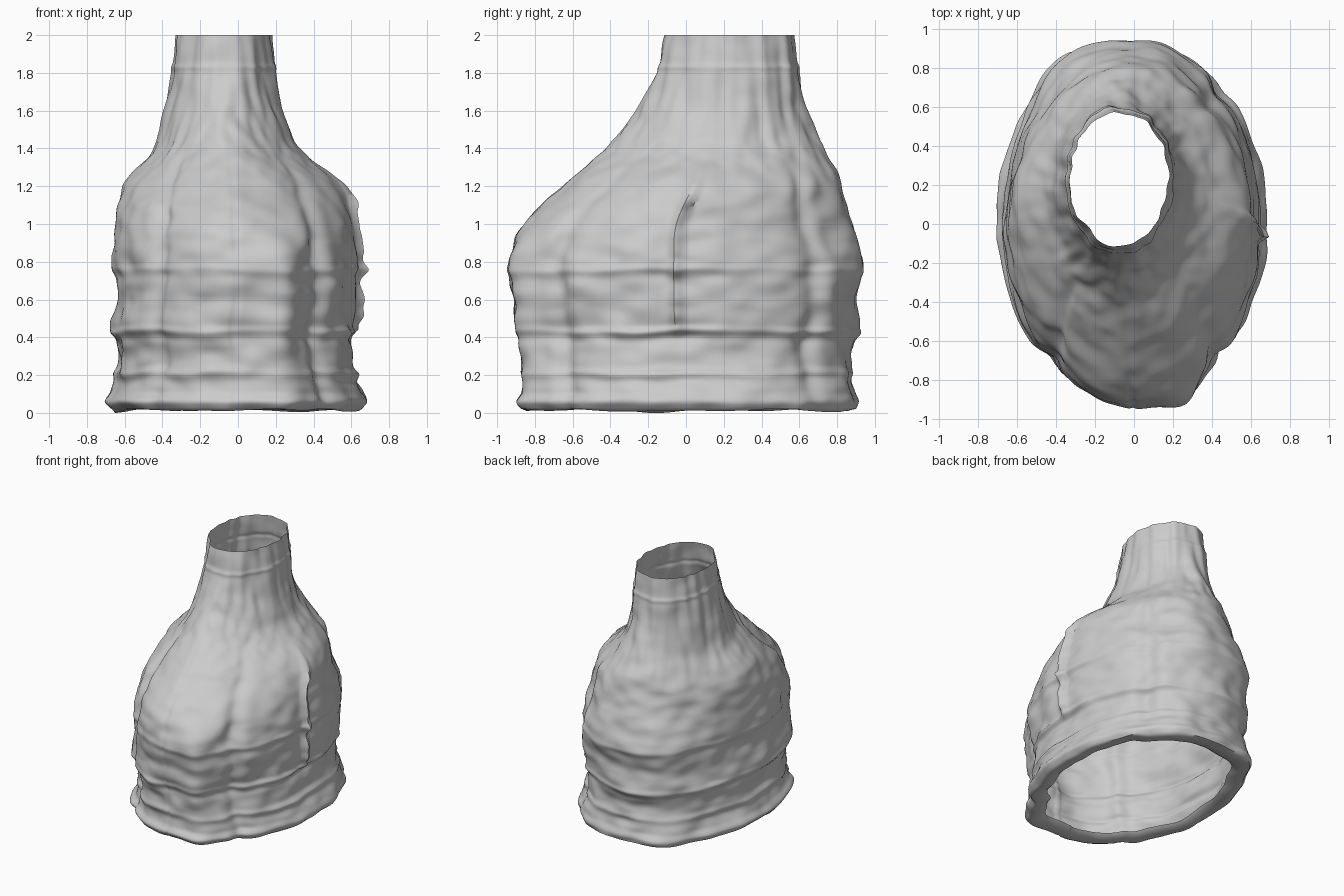
import bpy, bmesh, math
from mathutils import Vector, noise

if "Cube" in bpy.data.objects:
    bpy.data.objects.remove(bpy.data.objects["Cube"])

SEGS, RINGS = 200, 190

# height, left, right, front, back extents, squareness exponent of the section
PROFILE = [
    (0.02, -0.67, 0.65, -0.87, 0.90, 2.10),
    (0.06, -0.70, 0.68, -0.90, 0.91, 2.10),
    (0.11, -0.67, 0.66, -0.87, 0.89, 2.10),
    (0.20, -0.64, 0.63, -0.87, 0.88, 2.10),
    (0.30, -0.63, 0.61, -0.87, 0.87, 2.10),
    (0.44, -0.66, 0.61, -0.90, 0.90, 2.08),
    (0.60, -0.64, 0.63, -0.92, 0.91, 2.05),
    (0.80, -0.65, 0.64, -0.94, 0.93, 2.00),
    (1.00, -0.64, 0.61, -0.87, 0.88, 1.85),
    (1.20, -0.60, 0.55, -0.66, 0.83, 1.70),
    (1.40, -0.44, 0.33, -0.43, 0.73, 1.72),
    (1.60, -0.39, 0.24, -0.26, 0.64, 1.83),
    (1.80, -0.35, 0.21, -0.16, 0.60, 1.95),
    (2.00, -0.33, 0.18, -0.11, 0.57, 2.00),
]


def extents(z):
    """Smooth (cubic) interpolation of the profile at a height."""
    n = len(PROFILE)
    i = next((k for k in range(n - 1) if z <= PROFILE[k + 1][0]), n - 2)
    a, b = PROFILE[i], PROFILE[i + 1]
    p, q = PROFILE[max(i - 1, 0)], PROFILE[min(i + 2, n - 1)]
    h = b[0] - a[0]
    t = (z - a[0]) / h
    out = []
    for k in range(1, 6):
        ma = (b[k] - p[k]) / (b[0] - p[0]) * h
        mb = (q[k] - a[k]) / (q[0] - a[0]) * h
        out.append((2*t**3 - 3*t**2 + 1) * a[k] + (t**3 - 2*t**2 + t) * ma
                   + (3*t**2 - 2*t**3) * b[k] + (t**3 - t**2) * mb)
    return out


def bump(d, width):
    return math.exp(-(d / width) ** 2)


def step(a, b, v):
    t = min(1, max(0, (v - a) / (b - a)))
    return t * t * (3 - 2 * t)


def angle_gap(t, degrees):
    return (t - math.radians(degrees) + math.pi) % math.tau - math.pi


def relief(x, y, z, t):
    """Lumps, folds, seams and ledges added outward."""
    body = 1 - step(1.1, 1.5, z)
    low = 1 - step(0.75, 1.1, z)
    d = noise.noise(Vector((x * 4, y * 4, z * 5))) * (0.01 + 0.012 * body)
    d += noise.noise(Vector((x * 7, y * 7, z * 11 + 5))) * (0.005 + 0.01 * body)
    d += noise.noise(Vector((x * 14, y * 14, z * 0.8))) * 0.018 * (1 - body)
    # vertical folds at three corners; the back left corner bulges instead
    for deg, depth in ((-47, 0.015 + 0.025 * low), (-131, 0.035), (47, 0.03)):
        wob = 0.05 * noise.noise(Vector((deg, 0, z * 4)))
        d -= depth * bump(angle_gap(t, deg) + wob, 0.08) * body
    d += 0.035 * bump(angle_gap(t, 122), 0.28) * low
    # lobe beside the front right fold and spiky seam on the right side
    d += 0.055 * bump(angle_gap(t, -68), 0.15) * low
    ragged = 0.045 + 0.03 * noise.noise(Vector((3, 7, z * 14)))
    d += ragged * bump(angle_gap(t, -3), 0.03) * step(0.38, 0.5, z) * (1 - step(1.1, 1.35, z))
    # faint seam at the front centre
    d -= 0.008 * bump(angle_gap(t, -90), 0.02) * body
    # uneven horizontal ledges
    fade = 0.6 + 0.8 * noise.noise(Vector((x * 2, y * 2, 4)))
    for height, depth in ((0.43, 0.02), (0.21, 0.016), (0.76, 0.01)):
        level = z - height - 0.02 * noise.noise(Vector((x * 3, y * 3, height * 20)))
        d += fade * depth * (bump(level, 0.02) - 0.5 * bump(level + 0.045, 0.025))
    d += 0.006 * bump(z - 1.83, 0.015)
    return d


def ring_points(z):
    x0, x1, y0, y1, power = extents(z)
    cx, cy, rx, ry = (x0 + x1) / 2, (y0 + y1) / 2, (x1 - x0) / 2, (y1 - y0) / 2
    pts = []
    for i in range(SEGS):
        t = math.tau * i / SEGS
        c, s = math.cos(t), math.sin(t)
        # squarer towards the back, rounder at the front
        e = 2 / (power + 0.08 * s)
        # polar form keeps the points evenly spread for any exponent
        r = (abs(c) ** (2 / e) + abs(s) ** (2 / e)) ** (-e / 2)
        x, y = cx + rx * r * c, cy + ry * r * s
        n = Vector((c / rx, s / ry)).normalized()
        d = relief(x, y, z, t)
        pts.append((x + n.x * d, y + n.y * d, z))
    return pts


# inward bottom lip, then the outer wall up to the open neck
base = ring_points(0.02)
loops = []
for scale, z in ((0.84, 0.04), (0.87, 0.022), (0.93, 0.016), (0.975, 0.012)):
    loops.append([(x * scale, y * scale, z + 0.02 * noise.noise(Vector((x * 3, y * 3, 1))))
                  for x, y, _ in base])
for j in range(RINGS):
    loops.append(ring_points(0.02 + 1.98 * j / (RINGS - 1)))

bm = bmesh.new()
rings = [[bm.verts.new((x, y, max(0, z))) for x, y, z in loop] for loop in loops]
for lower, upper in zip(rings, rings[1:]):
    for i in range(SEGS):
        k = (i + 1) % SEGS
        bm.faces.new((lower[i], lower[k], upper[k], upper[i]))

mesh = bpy.data.meshes.new("hollow_shell")
bm.to_mesh(mesh)
bm.free()
shell = bpy.data.objects.new("hollow_shell", mesh)
bpy.context.collection.objects.link(shell)
bpy.context.view_layer.objects.active = shell
shell.select_set(True)
bpy.ops.object.shade_smooth_by_angle(angle=math.radians(50))
